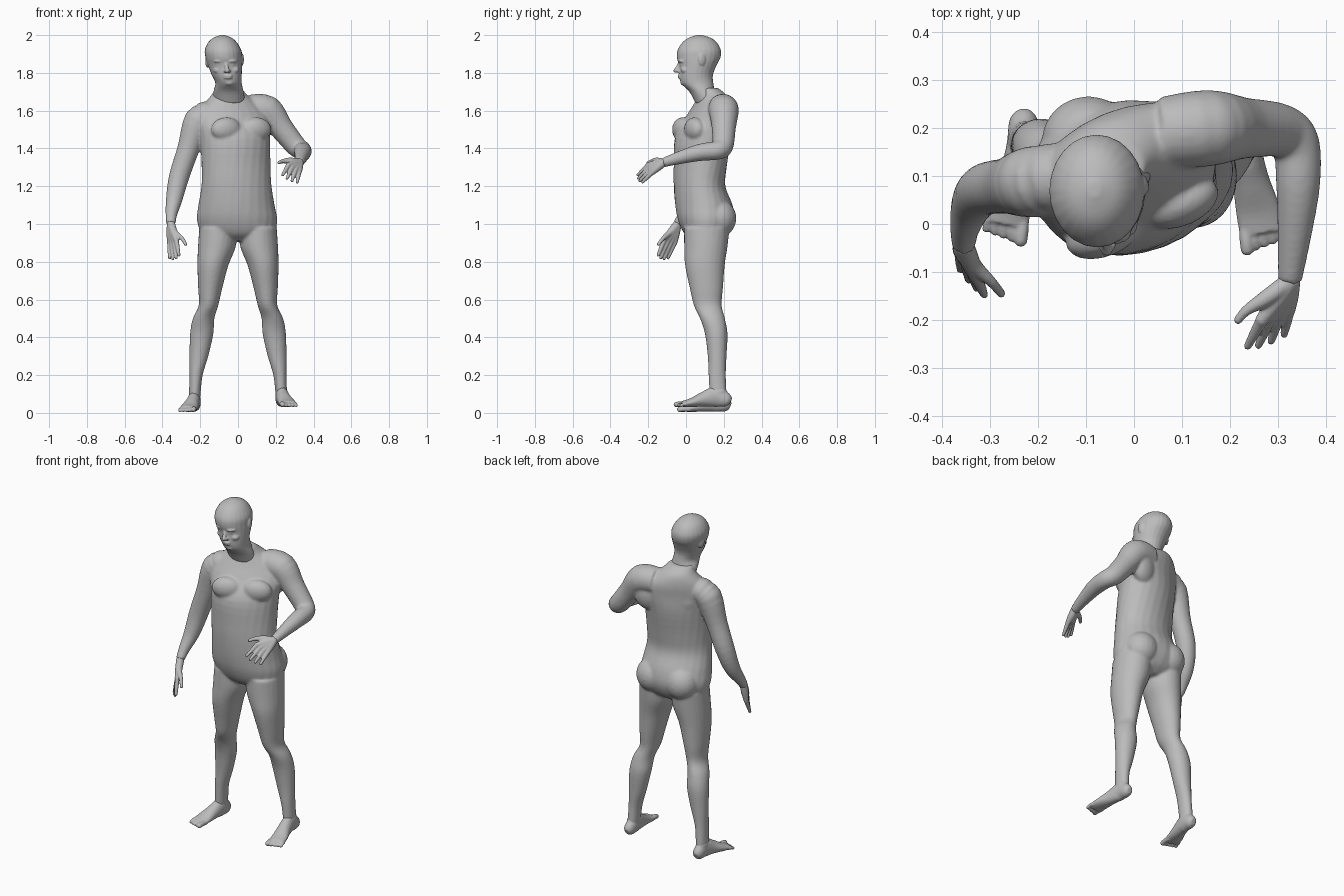
import bpy, bmesh, math
from mathutils import Vector, Matrix

cube = bpy.data.objects.get("Cube")
if cube:
    bpy.data.objects.remove(cube, do_unlink=True)

skin = bpy.data.materials.new("plain grey")
skin.use_nodes = True
GREY = (0.5, 0.5, 0.5, 1)
skin.diffuse_color = GREY
skin.node_tree.nodes["Principled BSDF"].inputs["Base Color"].default_value = GREY

SIDES = 24
STEPS = 4


def smooth_path(rings):
    """Run a smooth curve through all ring values, sizes included."""
    keys = [Vector(r) for r in rings]
    result = []
    for i in range(len(keys) - 1):
        p, q = keys[i], keys[i + 1]
        before = keys[max(i - 1, 0)]
        after = keys[min(i + 2, len(keys) - 1)]
        m, n = (q - before) / 2, (after - p) / 2
        for k in range(STEPS):
            t = k / STEPS
            blend = t * t * (3 - 2 * t)
            result.append(p * (1 - blend) + q * blend
                          + m * (t * (1 - t) ** 2) - n * (t * t * (1 - t)))
    return result + [keys[-1]]


def loft(bm, rings, hint=(1, 0, 0), level=False):
    """Skin ellipses (x, y, z, half width, half depth, optional yaw)."""
    path = smooth_path(rings)
    loops = []
    for i, ring in enumerate(path):
        centre = Vector(ring[:3])
        ahead = Vector(path[min(i + 1, len(path) - 1)][:3])
        behind = Vector(path[max(i - 1, 0)][:3])
        along = Vector((0, 0, 1)) if level else (ahead - behind).normalized()
        side = Vector(hint)
        if len(ring) > 5:
            side = Matrix.Rotation(math.radians(ring[5]), 3, "Z") @ side
        side = (side - along * side.dot(along)).normalized()
        other = along.cross(side)
        loop = []
        for k in range(SIDES):
            a = math.tau * k / SIDES
            loop.append(bm.verts.new(centre + side * math.cos(a) * ring[3]
                                     + other * math.sin(a) * ring[4]))
        loops.append(loop)
    for low, high in zip(loops, loops[1:]):
        for k in range(SIDES):
            j = (k + 1) % SIDES
            bm.faces.new((low[k], low[j], high[j], high[k]))
    bm.faces.new(loops[0][::-1])
    bm.faces.new(loops[-1])


def ball(bm, centre, size, yaw=0):
    """Add an ellipsoid bulge."""
    place = (Matrix.Translation(centre) @ Matrix.Rotation(math.radians(yaw), 4, "Z")
             @ Matrix.Diagonal((*size, 1)))
    bmesh.ops.create_uvsphere(bm, u_segments=20, v_segments=12, radius=1, matrix=place)


def rod(bm, points, radii):
    """Round rod with rounded ends, for fingers and toes."""
    loft(bm, [(*p, r, r) for p, r in zip(points, radii)], hint=(0.8, 0.3, 0.5))
    for p, r in ((points[0], radii[0]), (points[-1], radii[-1])):
        ball(bm, p, (r, r, r))


def finish(bm, name, voxel, rounds):
    """Fuse the overlapping pieces into one smooth skin."""
    bmesh.ops.recalc_face_normals(bm, faces=bm.faces)
    mesh = bpy.data.meshes.new(name)
    bm.to_mesh(mesh)
    bm.free()
    mesh.materials.append(skin)
    obj = bpy.data.objects.new(name, mesh)
    bpy.context.collection.objects.link(obj)
    bpy.ops.object.select_all(action="DESELECT")
    obj.select_set(True)
    bpy.context.view_layer.objects.active = obj
    fuse = obj.modifiers.new("fuse", "REMESH")
    fuse.mode = "VOXEL"
    fuse.voxel_size = voxel
    relax = obj.modifiers.new("relax", "SMOOTH")
    relax.factor = 0.5
    relax.iterations = rounds
    for modifier in (fuse.name, relax.name):
        bpy.ops.object.modifier_apply(modifier=modifier)
    bpy.ops.object.shade_smooth()


# Torso, twisting from the hips up to the shoulders
body = bmesh.new()
loft(body, [
    (0, .11, .91, .12, .07, 0), (0, .11, .95, .19, .12, 0),
    (-.005, .108, 1.02, .213, .15, 2), (-.008, .095, 1.1, .203, .152, 6),
    (-.008, .072, 1.2, .188, .135, 10), (-.01, .075, 1.3, .186, .137, 15),
    (-.015, .09, 1.45, .192, .142, 22), (-.02, .12, 1.55, .205, .115, 22),
    (-.03, .14, 1.62, .17, .095, 22), (-.045, .14, 1.68, .1, .075, 18),
    (-.05, .11, 1.72, .07, .06, 10)], level=True)
ball(body, (.096, .045, 1.5), (.085, .05, .065), 22)
ball(body, (-.062, -.018, 1.5), (.085, .05, .065), 22)
ball(body, (.1, .2, 1.53), (.09, .06, .1), 22)
ball(body, (-.09, .145, 1.52), (.09, .06, .1), 22)

# Legs and buttocks
for s in (1, -1):
    ball(body, (s * .095, .172, 1.03), (.098, .095, .1))
    loft(body, [(s * x, y, z, a, b) for x, y, z, a, b in (
        (.105, .11, .98, .1, .12), (.112, .105, .88, .1, .115),
        (.133, .1, .78, .082, .105), (.147, .108, .66, .064, .088),
        (.156, .115, .57, .052, .074), (.182, .14, .5, .057, .066),
        (.192, .16, .42, .062, .06), (.207, .165, .3, .05, .05),
        (.222, .165, .2, .035, .046), (.229, .17, .1, .031, .046),
        (.231, .172, .06, .03, .045))], level=True)

# Arms: left bent forward, right hanging
for arm in (
    [(.06, .19, 1.61, .075), (.155, .2, 1.6, .08), (.228, .2, 1.51, .064),
     (.305, .195, 1.415, .056), (.338, .165, 1.39, .05), (.342, .08, 1.38, .046),
     (.335, -.02, 1.355, .036), (.325, -.12, 1.325, .025)],
    [(-.15, .1, 1.585, .07), (-.212, .088, 1.545, .075), (-.262, .08, 1.4, .059),
     (-.312, .072, 1.25, .054), (-.338, .04, 1.13, .044),
     (-.353, -.01, 1.05, .031), (-.355, -.045, 1, .025)]):
    loft(body, [(*ring, ring[-1]) for ring in arm], hint=(.6, .3, .6))
    ball(body, arm[1][:3], [arm[1][3]] * 3)
finish(body, "body", .007, 8)

# Head and neck
head = bmesh.new()
loft(head, [
    (-.045, .13, 1.64, .085, .08), (-.05, .088, 1.7, .08, .07),
    (-.05, .06, 1.745, .07, .085), (-.06, .053, 1.79, .08, .09),
    (-.068, .062, 1.84, .091, .1), (-.075, .067, 1.88, .097, .115),
    (-.079, .07, 1.92, .097, .115), (-.082, .072, 1.96, .077, .092),
    (-.082, .072, 1.985, .05, .06), (-.082, .072, 2, .012, .015)], level=True)
rod(head, [(-.064, -.034, 1.85), (-.06, -.043, 1.83), (-.057, -.055, 1.812)],
    (.009, .01, .012))
for side in (-1, 1):
    ball(head, (-.057 + side * .011, -.042, 1.81), (.009, .012, .008))
    ball(head, (-.068 + side * .034, -.022, 1.862), (.03, .02, .009), side * 15)
    ball(head, (-.064 + side * .033, -.02, 1.845), (.014, .011, .008))
    ball(head, (-.062 + side * .042, -.002, 1.815), (.028, .026, .02))
    ball(head, (-.071 + side * .09, .085, 1.866 + side * .005), (.011, .022, .034), side * 20)
for height, depth in ((1.785, -.033), (1.774, -.031)):
    ball(head, (-.053, depth, height), (.024, .012, .006))
ball(head, (-.047, -.01, 1.75), (.028, .02, .018))
finish(head, "head", .0045, 3)


# Hands: palm rods spread from the wrist, fingers carry on from the knuckles
def hand(name, wrist, first, last, tip_first, tip_last, thumb):
    bm = bmesh.new()
    wrist, first, last, tip_first, tip_last = map(
        Vector, (wrist, first, last, tip_first, tip_last))
    for i in range(4):
        knuckle = first.lerp(last, i / 3)
        tip = tip_first.lerp(tip_last, i / 3)
        middle = (tip - knuckle) * (1.12 if i in (1, 2) else 1)
        rod(bm, [wrist, wrist.lerp(knuckle, .5), knuckle], (.022, .02, .014))
        rod(bm, [knuckle, knuckle + middle / 2, knuckle + middle], (.013, .011, .008))
    rod(bm, [wrist, *thumb], (.02, .017, .011, .009))
    finish(bm, name, .004, 2)


hand("left_hand", (.325, -.12, 1.325), (.267, -.2, 1.312), (.322, -.182, 1.27),
     (.237, -.255, 1.26), (.313, -.23, 1.222),
     [(.275, -.155, 1.335), (.235, -.18, 1.332), (.217, -.2, 1.325)])
hand("right_hand", (-.355, -.045, 1), (-.327, -.115, .915), (-.362, -.06, .9),
     (-.312, -.148, .835), (-.362, -.095, .82),
     [(-.335, -.085, .955), (-.298, -.12, .925), (-.277, -.145, .893)])


# Feet with five toes, turned outward
for name, s, lift, reach in (("left_foot", 1, .03, -.012), ("right_foot", -1, .004, .006)):
    bm = bmesh.new()
    loft(bm, [(s * x, y + reach * (1 - y / .2), z + lift, a, b) for x, y, z, a, b in (
        (.23, .235, .03, .015, .018), (.23, .215, .038, .03, .037),
        (.232, .16, .055, .034, .054), (.243, .1, .042, .038, .04),
        (.258, .04, .025, .046, .024), (.266, -.005, .017, .046, .016))])
    ball(bm, (s * .231, .172, .075 + lift), (.032, .046, .04))
    for i in range(5):
        x = .232 + i * .018
        r = .014 if i == 0 else .0105 - i * .0005
        y = -.04 + i * .006 + reach
        rod(bm, [(s * x, .015 + reach, .016 + lift), (s * (x + .002), y + .02, .017 + lift),
                 (s * (x + .004), y, r + lift)], (r, r, r))
    finish(bm, name, .0045, 2)
